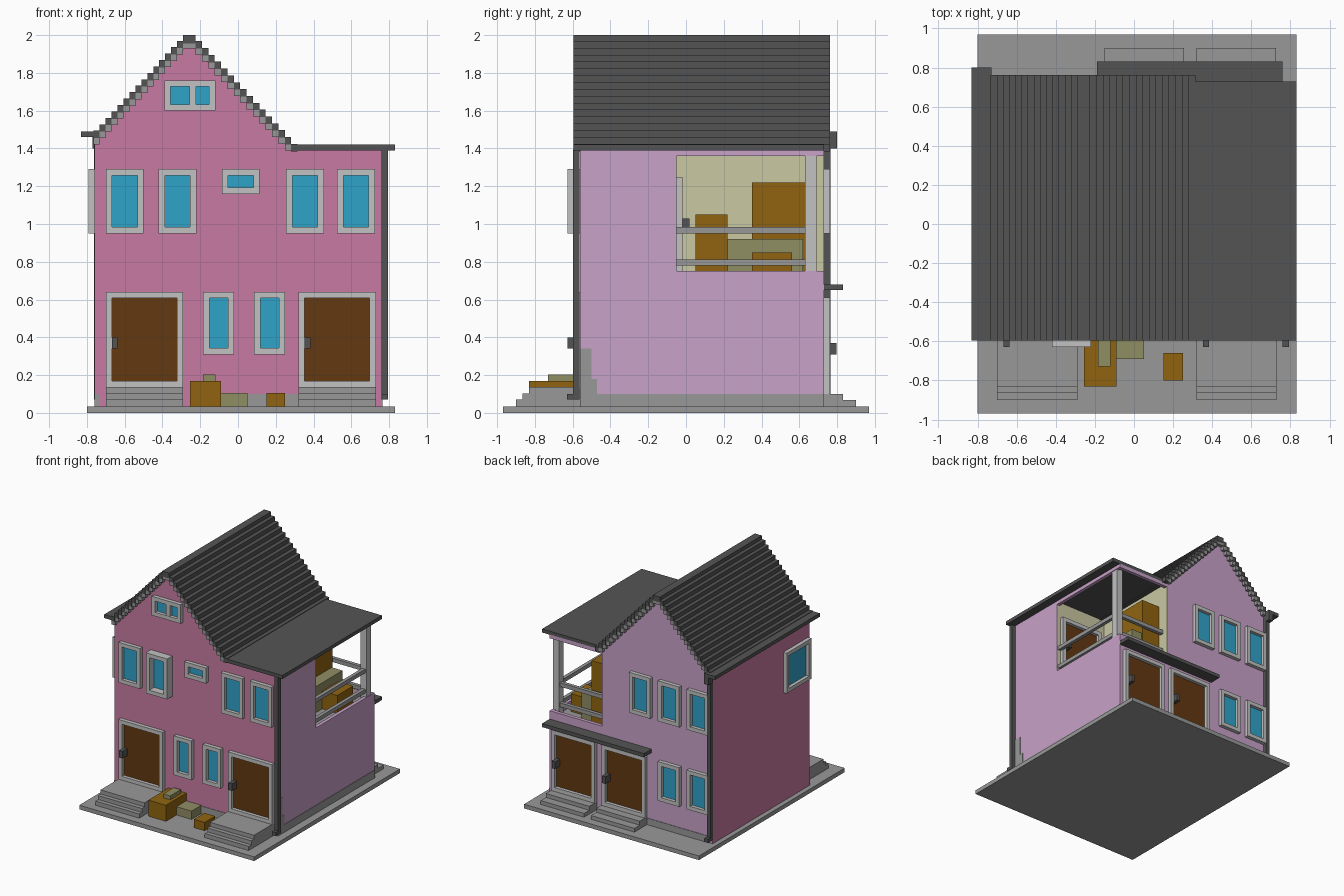
import bpy, bmesh

if "Cube" in bpy.data.objects:
    bpy.data.objects.remove(bpy.data.objects["Cube"])


def material(name, hexcode):
    m = bpy.data.materials.new(name)
    srgb = [int(hexcode[i:i + 2], 16) / 255 for i in (0, 2, 4)]
    lin = [c / 12.92 if c <= 0.04045 else ((c + 0.055) / 1.055) ** 2.4 for c in srgb]
    m.diffuse_color = (*lin, 1)
    m.use_nodes = True
    m.node_tree.nodes["Principled BSDF"].inputs["Base Color"].default_value = m.diffuse_color
    return m


PINK = material("pink_wall", "C87AA2")
LILAC = material("lilac_wall", "C8A2C8")
DARK = material("dark_slate", "545454")
GREY = material("stone_grey", "999999")
LIGHT = material("light_frame", "C2C2C2")
GLASS = material("blue_glass", "30A3CA")
DOOR = material("brown_door", "623811")
CRATE = material("ochre_wood", "906410")
OLIVE = material("olive_box", "908E64")
CREAM = material("cream_wall", "CAC8A2")


def finish(name, bm, mats, rule=None):
    bmesh.ops.recalc_face_normals(bm, faces=bm.faces[:])
    bm.normal_update()
    if rule:
        for f in bm.faces:
            f.material_index = rule(f.normal, f.calc_center_median())
    me = bpy.data.meshes.new(name)
    bm.to_mesh(me)
    bm.free()
    for m in mats:
        me.materials.append(m)
    ob = bpy.data.objects.new(name, me)
    bpy.context.collection.objects.link(ob)
    return ob


def boxes(name, mat, *dims, rule=None):
    """One object of boxes given as x0, x1, y0, y1, z0, z1."""
    bm = bmesh.new()
    for x0, x1, y0, y1, z0, z1 in dims:
        vs = bmesh.ops.create_cube(bm, size=1)["verts"]
        for v in vs:
            v.co.x = x1 if v.co.x > 0 else x0
            v.co.y = y1 if v.co.y > 0 else y0
            v.co.z = z1 if v.co.z > 0 else z0
    return finish(name, bm, mat if isinstance(mat, list) else [mat], rule)


FRONT, BACK, LEFT, RIGHT, INNER = -0.56, 0.73, -0.76, 0.76, -0.05
WALL = {"front": (FRONT, -1), "back": (BACK, 1), "left": (LEFT, -1), "balcony": (INNER, 1)}


def on_wall(side, a0, a1, d0, d1, z0, z1):
    """Box spanning a0..a1 along a wall and d0..d1 outwards from it."""
    p, s = WALL[side]
    lo, hi = sorted((p + s * d0, p + s * d1))
    return (lo, hi, a0, a1, z0, z1) if side == "left" else (a0, a1, lo, hi, z0, z1)


def framed(name, side, a0, a1, z0, z1, fill, depth=0.032):
    """Raised frame of four bars around a recessed panel."""
    t = 0.033
    bars = [(a0, a0 + t, z0, z1), (a1 - t, a1, z0, z1),
            (a0 + t, a1 - t, z0, z0 + t), (a0 + t, a1 - t, z1 - t, z1)]
    boxes(name + "_frame", LIGHT, *[on_wall(side, p, q, -0.005, depth, r, u) for p, q, r, u in bars])
    boxes(name + "_panel", fill, on_wall(side, a0 + t, a1 - t, -0.005, 0.004, z0 + t, z1 - t))


def door(name, side, a0, a1, z0, z1, handle_low, handle_z):
    framed(name, side, a0, a1, z0, z1, DOOR)
    h = a0 + 0.033 if handle_low else a1 - 0.063
    boxes(name + "_handle", DARK, on_wall(side, h, h + 0.03, 0.003, 0.068, handle_z, handle_z + 0.06))


# Ground slab
boxes("ground_slab", GREY, (-0.80, 0.83, -0.97, 0.97, 0, 0.035))

# Gabled main block
INX, RIDGE = 0.27, -0.2575
bm = bmesh.new()
profile = [(LEFT, 0.03), (INX, 0.03), (INX, 1.42), (RIDGE, 1.96), (LEFT, 1.45)]
face = bm.faces.new([bm.verts.new((x, FRONT, z)) for x, z in profile])
ext = bmesh.ops.extrude_face_region(bm, geom=[face])["geom"]
bmesh.ops.translate(bm, vec=(0, BACK - FRONT, 0), verts=[v for v in ext if isinstance(v, bmesh.types.BMVert)])
finish("main_house", bm, [PINK, LILAC, CREAM],
       lambda n, c: 2 if n.x > 0.9 else 1 if n.y > 0.5 else 0)

# Side wing: tall front room, low back room carrying the balcony
boxes("wing_front_room", [PINK, LILAC, CREAM], (INX, RIGHT, FRONT, INNER, 0.03, 1.40),
      rule=lambda n, c: 0 if n.y < -0.5 else 2 if n.y > 0.5 else 1)
boxes("wing_back_room", [LILAC, GREY], (INX, RIGHT, INNER, BACK, 0.03, 0.70),
      rule=lambda n, c: 1 if n.z > 0.5 else 0)
boxes("balcony_parapet", LILAC, (0.73, RIGHT, INNER, BACK, 0.69, 0.75), (INX, 0.73, 0.70, BACK, 0.69, 0.75))
boxes("balcony_lintel", LILAC, (0.73, RIGHT, INNER, 0.70, 1.36, 1.392), (INX, RIGHT, 0.70, BACK, 1.36, 1.392))
boxes("balcony_post", LIGHT, (0.70, 0.755, 0.63, 0.69, 0.70, 1.37))
boxes("balcony_rails", GREY, *[b for z in (0.78, 0.95) for b in (
    (0.715, 0.745, INNER, 0.64, z, z + 0.033), (INX, 0.71, 0.65, 0.68, z, z + 0.033))])

# Stepped roof with pale stepped trim under both gable ends
tiles, trim = [(RIDGE - 0.033, RIDGE + 0.033, -0.595, 0.763, 1.955, 2.0)], []
trim.append((RIDGE - 0.033, RIDGE + 0.033, -0.59, 0.76, 1.93, 1.96))
for sign, n, end, drop in ((-1, 15, -0.765, 0.51), (1, 16, 0.315, 0.58)):
    step = (abs(end - RIDGE) - 0.033) / n
    for i in range(n):
        near = RIDGE + sign * (0.033 + i * step)
        x0, x1 = sorted((near, near + sign * step))
        top = 2.0 - (i + 1) * drop / n
        tiles.append((x0, x1, -0.595, 0.763, top - 0.035, top + 0.004))
        for y0, y1 in ((-0.59, FRONT), (BACK, 0.76)):
            trim.append((x0, x1, y0, y1, top - 0.068, top - 0.03))
boxes("gable_roof_tiles", DARK, *tiles)
boxes("gable_trim", GREY, *[t for t in trim if t[5] > 1.4])
boxes("left_eave_gutter", DARK, (-0.83, -0.76, -0.595, 0.80, 1.46, 1.49), (-0.77, -0.73, 0.75, 0.80, 1.40, 1.49))
boxes("flat_roof", DARK, (0.28, 0.83, -0.595, BACK, 1.39, 1.42))

# Drainpipes
boxes("front_drainpipe", DARK, (0.76, 0.793, -0.597, -0.563, 0.07, 1.395), (0.76, 0.793, -0.63, -0.563, 0.07, 0.10))
boxes("back_drainpipe", DARK, (-0.763, -0.73, 0.73, 0.765, 0.07, 1.46), (-0.763, -0.73, 0.73, 0.80, 0.07, 0.10))

# Front windows
for i, x in enumerate((-0.70, -0.42, 0.255, 0.525)):
    framed(f"front_upper_window_{i}", "front", x, x + 0.20, 0.95, 1.29, GLASS, 0.068 if i == 1 else 0.032)
for i, x in enumerate((-0.185, 0.085)):
    framed(f"front_lower_window_{i}", "front", x, x + 0.165, 0.31, 0.64, GLASS)
framed("front_small_window", "front", -0.085, 0.115, 1.16, 1.29, GLASS)
framed("attic_window", "front", -0.39, -0.12, 1.60, 1.76, GLASS)
boxes("attic_window_mullion", LIGHT, on_wall("front", -0.258, -0.222, 0, 0.03, 1.63, 1.73))

# Back and left windows
for i, x in enumerate((-0.74, -0.47, -0.20)):
    framed(f"back_upper_window_{i}", "back", x, x + 0.20, 0.95, 1.29, GLASS)
    if i < 2:
        framed(f"back_lower_window_{i}", "back", x, x + 0.20, 0.28, 0.61, GLASS)
framed("left_window", "left", -0.54, -0.21, 0.95, 1.29, GLASS)

# Doors with steps, the back pair under an awning
for i, x in enumerate((-0.70, 0.32)):
    door(f"front_door_{i}", "front", x, x + 0.41, 0.135, 0.64, True, 0.34)
    boxes(f"front_steps_{i}", GREY, *[(x, x + 0.41, -y, FRONT, 0.03, z)
                                      for y, z in ((0.90, 0.07), (0.865, 0.103), (0.83, 0.137))])
for i, x in enumerate((-0.15, 0.32)):
    door(f"back_door_{i}", "back", x, x + 0.405, 0.10, 0.61, False, 0.31)
    boxes(f"back_steps_{i}", GREY, *[(x, x + 0.405, BACK, y, 0.03, z) for y, z in ((0.90, 0.067), (0.83, 0.10))])
boxes("back_awning", DARK, (-0.19, 0.76, BACK, 0.83, 0.65, 0.68))
door("balcony_door", "balcony", 0.32, 0.72, 0.70, 1.25, False, 0.97)

# Stone patches at the foot of the walls
boxes("side_stone_patch", GREY, (0.755, 0.764, FRONT, BACK, 0.03, 0.10),
      (0.755, 0.764, FRONT, -0.50, 0.10, 0.34), (0.755, 0.764, -0.50, -0.47, 0.10, 0.18))
boxes("front_stone_patch", GREY, (0.05, 0.32, -0.564, -0.555, 0.03, 0.10), (-0.76, -0.73, -0.564, -0.555, 0.03, 0.10))
boxes("back_stone_patch", GREY, (-0.73, -0.15, 0.725, 0.734, 0.03, 0.09))

# Crates by the front wall
boxes("front_crates", CRATE, (-0.255, -0.09, -0.83, FRONT, 0.03, 0.17), (0.15, 0.25, -0.80, -0.66, 0.03, 0.105))
boxes("front_small_boxes", OLIVE, (-0.185, -0.12, -0.73, -0.59, 0.165, 0.203), (-0.09, 0.05, -0.69, FRONT, 0.03, 0.105))

# Crates on the balcony
boxes("balcony_crates", CRATE, (0.27, 0.42, 0.05, 0.22, 0.70, 1.05), (0.27, 0.44, 0.35, 0.63, 0.70, 1.22),
      (0.54, 0.68, 0.35, 0.56, 0.70, 0.85))
boxes("balcony_olive_box", OLIVE, (0.44, 0.54, 0.22, 0.62, 0.70, 0.92))
